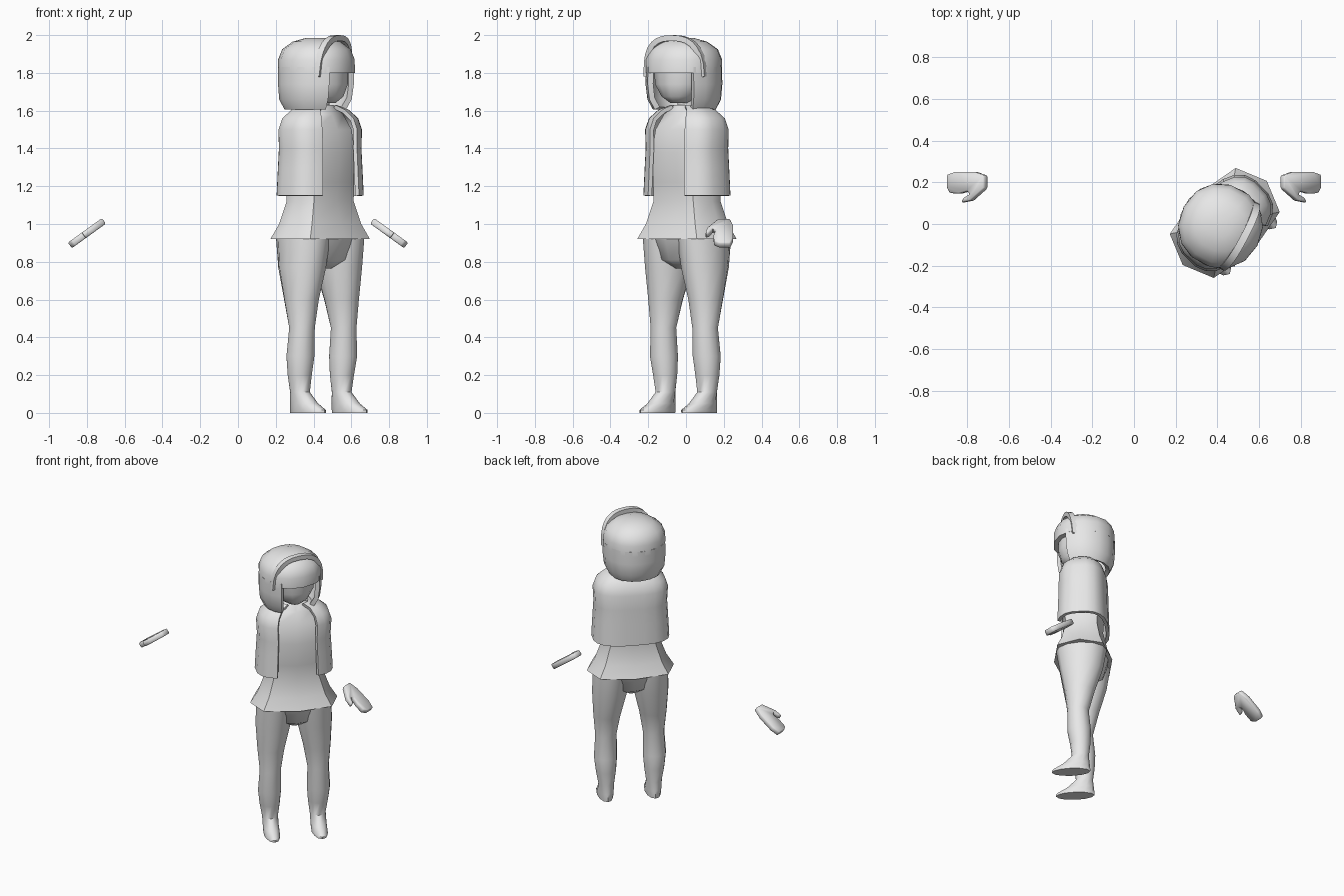
import bpy, bmesh
from math import sin, cos, pi, radians
from mathutils import Matrix

cube = bpy.data.objects.get("Cube")
if cube:
    bpy.data.objects.remove(cube, do_unlink=True)

grey = bpy.data.materials.new("plain grey")
grey.use_nodes = True
grey.diffuse_color = (0.8, 0.8, 0.8, 1)
grey.node_tree.nodes["Principled BSDF"].inputs["Base Color"].default_value = (0.8, 0.8, 0.8, 1)

# The body is turned toward one side, and the head a little further
BODY = Matrix.Translation((0.435, 0.005, 0)) @ Matrix.Rotation(radians(45), 4, "Z")
HEAD = Matrix.Translation((0.415, -0.01, 0)) @ Matrix.Rotation(radians(62), 4, "Z")


def power(v, p):
    return abs(v) ** p * (1 if v >= 0 else -1)


def make(name, verts, faces, matrix, thick=0.0, offset=-1.0, bevel=0.0):
    mesh = bpy.data.meshes.new(name)
    mesh.from_pydata([matrix @ Matrix.Translation(v).translation for v in verts], [], faces)
    bm = bmesh.new()
    bm.from_mesh(mesh)
    bmesh.ops.recalc_face_normals(bm, faces=bm.faces[:])
    bm.to_mesh(mesh)
    bm.free()
    mesh.materials.append(grey)
    obj = bpy.data.objects.new(name, mesh)
    bpy.context.collection.objects.link(obj)
    bpy.ops.object.select_all(action="DESELECT")
    obj.select_set(True)
    bpy.context.view_layer.objects.active = obj
    if thick:
        mod = obj.modifiers.new("thickness", "SOLIDIFY")
        mod.thickness, mod.offset = thick, offset
        bpy.ops.object.modifier_apply(modifier=mod.name)
    if bevel:
        mod = obj.modifiers.new("soft edge", "BEVEL")
        mod.width, mod.segments = bevel, 1
        bpy.ops.object.modifier_apply(modifier=mod.name)
    bpy.ops.object.shade_smooth_by_angle(angle=radians(50))
    return obj


def loft(name, rings, matrix, n=12, p=1.0, gap=0, thick=0.0):
    """Rings are (z, x, y, half width, half depth); gap opens the front, in degrees each side."""
    verts, faces = [], []
    start, span = -pi / 2 + radians(gap), 2 * pi - 2 * radians(gap)
    for z, x, y, w, d in rings:
        for i in range(n):
            a = start + span * i / (n - 1 if gap else n)
            verts.append((x + w * power(cos(a), p), y + d * power(sin(a), p), z))
    for r in range(len(rings) - 1):
        for i in range(n - 1 if gap else n):
            j = (i + 1) % n
            faces.append((r * n + i, r * n + j, r * n + n + j, r * n + n + i))
    if not gap:
        faces.append(tuple(range(n)))
        faces.append(tuple(range(len(verts) - n, len(verts))))
    return make(name, verts, faces, matrix, thick)


# Legs with feet
for side, label in ((1, "left"), (-1, "right")):
    leg = [(0, .156, -.065, .05, .125), (.015, .156, -.065, .052, .125),
           (.05, .156, -.035, .052, .092), (.11, .156, -.005, .052, .055),
           (.2, .158, -.005, .066, .066), (.3, .16, -.012, .076, .077),
           (.45, .156, -.02, .07, .07), (.6, .15, -.01, .09, .098),
           (.77, .135, 0, .115, .14), (.92, .128, 0, .118, .165)]
    loft(label + "_leg", [(z, side * x, y, w, d) for z, x, y, w, d in leg], BODY, 12)

loft("pelvis", [(.765, 0, 0, .04, .07), (.81, 0, 0, .12, .135), (.93, 0, 0, .24, .165)],
     BODY, 12, .85)

# Tunic with flared hem, and neck
loft("tunic", [(.92, 0, 0, .285, .19), (1.0, 0, 0, .235, .157), (1.12, 0, 0, .19, .13),
               (1.22, 0, 0, .185, .137), (1.38, 0, 0, .18, .152), (1.5, 0, 0, .17, .13),
               (1.58, 0, 0, .13, .09), (1.63, 0, 0, .06, .06)], BODY, 8, .7)
loft("neck", [(1.58, 0, 0, .05, .05), (1.72, 0, -.01, .045, .045)], BODY, 10)

# Short cape-like jacket, open at the front
loft("jacket", [(1.15, 0, 0, .25, .168), (1.3, 0, 0, .242, .163), (1.4, 0, 0, .236, .16),
                (1.5, 0, 0, .242, .158), (1.56, 0, 0, .222, .14), (1.605, 0, 0, .17, .1),
                (1.63, 0, 0, .09, .07)], BODY, 18, .72, gap=25, thick=.022)

# Head and hair
loft("face", [(1.64, 0, -.05, .045, .06), (1.675, 0, -.035, .1, .115), (1.74, 0, -.02, .145, .15),
              (1.86, 0, -.01, .16, .16)], HEAD, 14)
loft("hair_cap", [(1.8, 0, 0, .2, .2), (1.87, 0, 0, .201, .199), (1.925, 0, 0, .178, .178),
                  (1.965, 0, 0, .12, .125), (1.985, 0, 0, .05, .055)], HEAD, 14, .93)
loft("hair_bob", [(1.605, 0, .005, .165, .16), (1.66, 0, .003, .193, .19),
                  (1.74, 0, 0, .201, .199), (1.83, 0, 0, .199, .199)],
     HEAD, 14, .93, gap=42, thick=.03)

# Headband arching over the hair
band, steps = [], 14
for i in range(steps + 1):
    a = pi * i / steps
    x, z, y = .182 * power(cos(a), .8), 1.78 + .22 * sin(a) ** .75, -.095 - .03 * sin(a)
    band += [(x, y - .018, z), (x, y + .018, z)]
make("headband", band, [(2 * i, 2 * i + 1, 2 * i + 3, 2 * i + 2) for i in range(steps)],
     HEAD, .03)

# Separate mitten hands, sloping outward and down
outline = [(.71, .17), (.71, .232), (.76, .25), (.85, .25), (.89, .235), (.89, .175),
           (.875, .148), (.83, .146), (.79, .157), (.78, .142), (.81, .126), (.82, .103),
           (.775, .112)]
for side, label in ((1, "left"), (-1, "right")):
    make(label + "_hand", [(side * x, y, 1.02 - .72 * (x - .705)) for x, y in outline],
         [tuple(range(len(outline)))], Matrix.Identity(4), .036, 0, .006)
